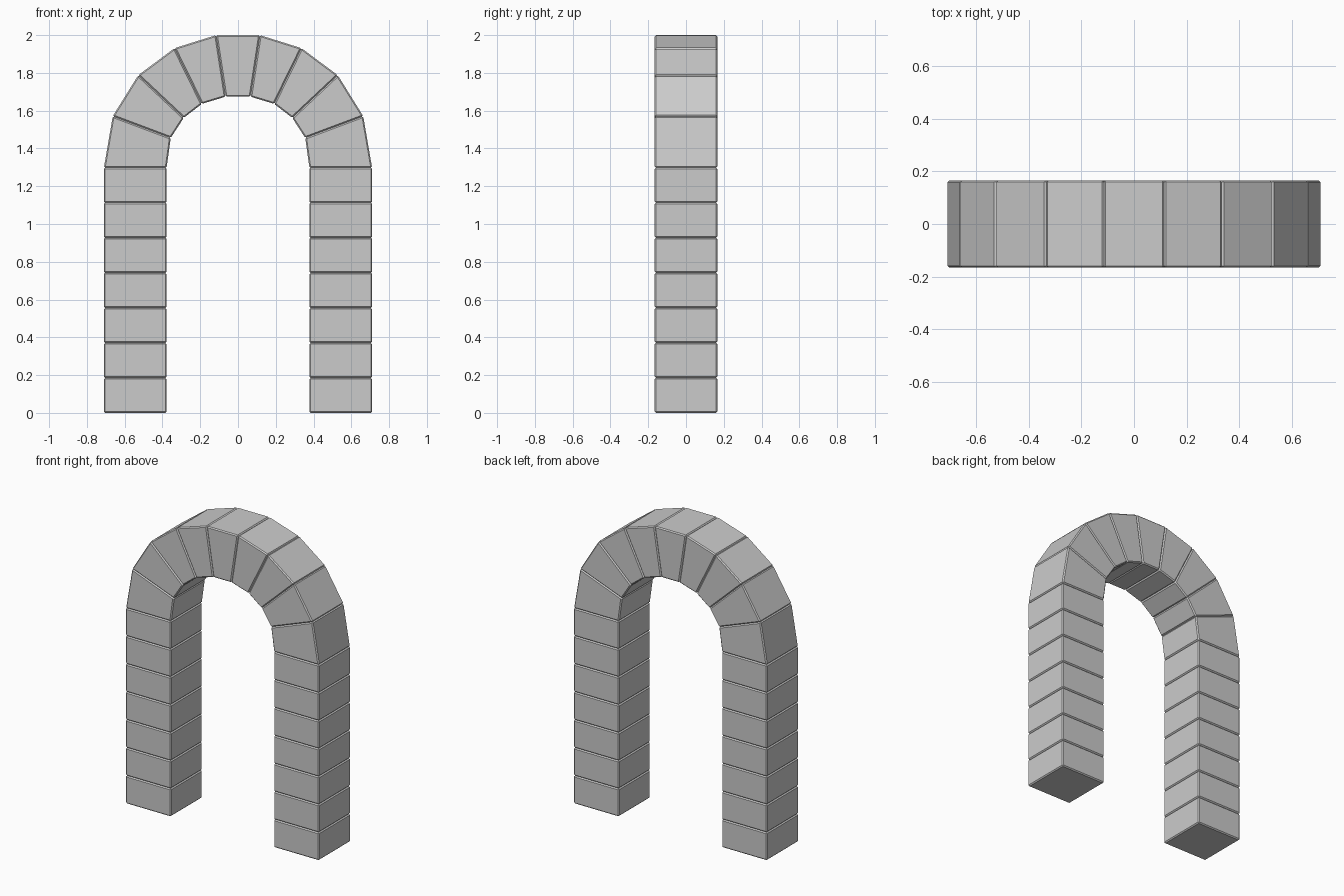
import bpy, bmesh

if "Cube" in bpy.data.objects:
    bpy.data.objects.remove(bpy.data.objects["Cube"])

HALF_DEPTH = 0.166
BEVEL = 0.007
X_IN, X_OUT = 0.378, 0.71
SPRING_Z = 1.298
COURSES = 7


def block(name, profile):
    """Bevelled stone: an x-z quad extruded along y."""
    bm = bmesh.new()
    front = [bm.verts.new((x, -HALF_DEPTH, z)) for x, z in profile]
    back = [bm.verts.new((x, HALF_DEPTH, z)) for x, z in profile]
    bm.faces.new(front)
    bm.faces.new(back[::-1])
    n = len(profile)
    for i in range(n):
        j = (i + 1) % n
        bm.faces.new((front[i], back[i], back[j], front[j]))
    bmesh.ops.recalc_face_normals(bm, faces=bm.faces)
    bmesh.ops.bevel(bm, geom=bm.edges[:], offset=BEVEL, segments=1,
                    profile=0.5, affect='EDGES')
    bmesh.ops.recalc_face_normals(bm, faces=bm.faces)
    mesh = bpy.data.meshes.new(name)
    bm.to_mesh(mesh)
    bm.free()
    obj = bpy.data.objects.new(name, mesh)
    bpy.context.collection.objects.link(obj)


def mirrored(points):
    return [(-x, z) for x, z in points]


# Pillar blocks
h = SPRING_Z / COURSES
for i in range(COURSES):
    quad = [(X_IN, i * h), (X_OUT, i * h), (X_OUT, (i + 1) * h), (X_IN, (i + 1) * h)]
    block(f"right_pillar_block_{i + 1}", quad)
    block(f"left_pillar_block_{i + 1}", mirrored(quad))

# Arch wedges, from the springing line up to the keystone
outer = [(X_OUT, SPRING_Z), (0.663, 1.571), (0.528, 1.788), (0.336, 1.931), (0.116, 2.0)]
inner = [(X_IN, SPRING_Z), (0.356, 1.456), (0.287, 1.562), (0.191, 1.636), (0.066, 1.674)]
for i in range(4):
    quad = [inner[i], outer[i], outer[i + 1], inner[i + 1]]
    block(f"right_arch_wedge_{i + 1}", quad)
    block(f"left_arch_wedge_{i + 1}", mirrored(quad))

# Keystone
(ox, oz), (ix, iz) = outer[-1], inner[-1]
block("keystone", [(-ix, iz), (ix, iz), (ox, oz), (-ox, oz)])
